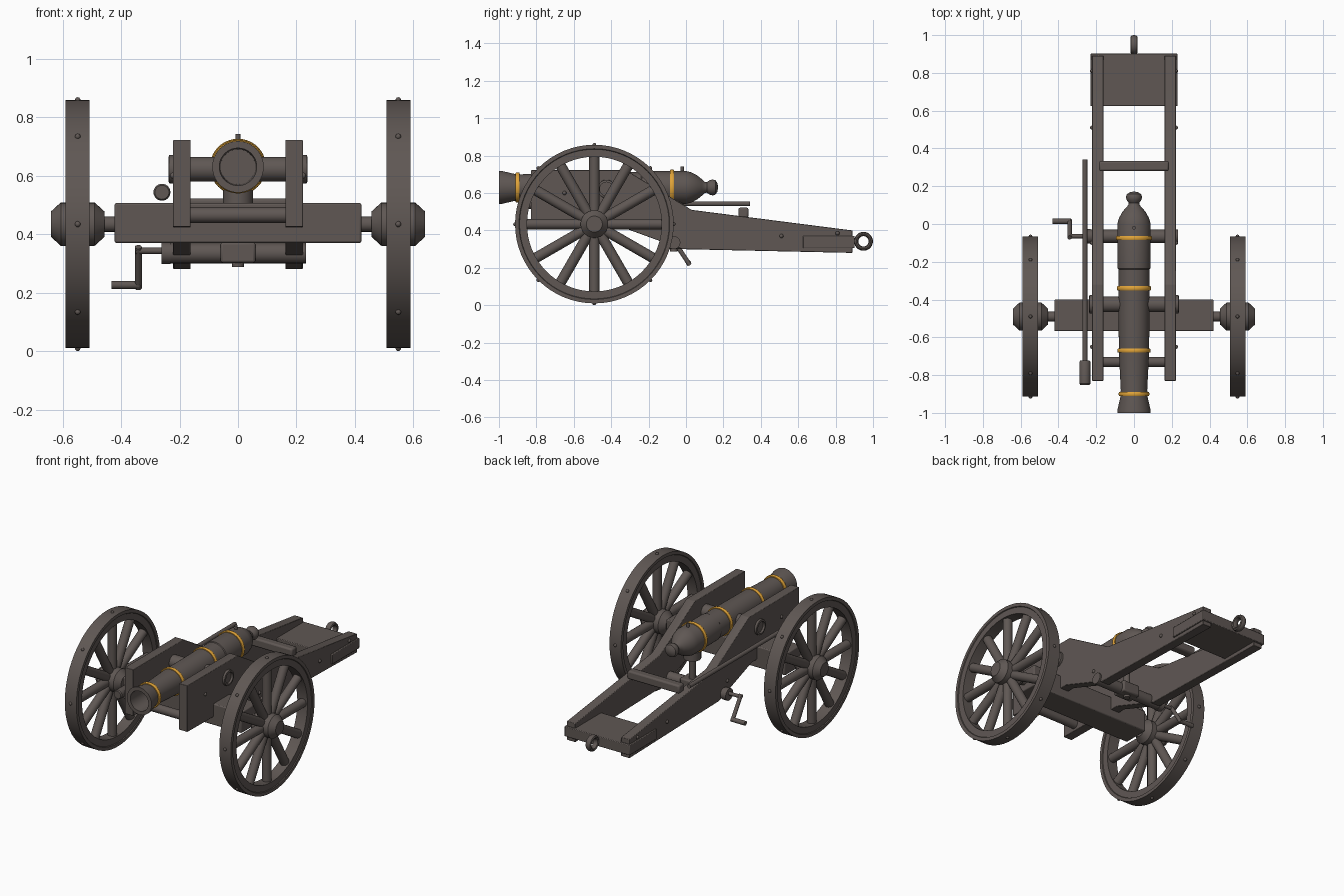
import bpy, bmesh, math
from mathutils import Vector, Matrix

old = bpy.data.objects.get("Cube")
if old:
    bpy.data.objects.remove(old, do_unlink=True)


def material(name, rgb):
    m = bpy.data.materials.new(name)
    m.use_nodes = True
    m.diffuse_color = (*rgb, 1)
    m.node_tree.nodes["Principled BSDF"].inputs["Base Color"].default_value = (*rgb, 1)
    return m


DARK = material("dark brown grey", (0.115, 0.096, 0.088))
BRASS = material("brass gold", (0.75, 0.37, 0.04))
parts = []


def finish(name, bm, mat=DARK, bevel=0):
    bmesh.ops.remove_doubles(bm, verts=bm.verts, dist=1e-5)
    bmesh.ops.recalc_face_normals(bm, faces=bm.faces)
    me = bpy.data.meshes.new(name)
    bm.to_mesh(me)
    bm.free()
    me.materials.append(mat)
    ob = bpy.data.objects.new(name, me)
    bpy.context.collection.objects.link(ob)
    if bevel:
        mod = ob.modifiers.new("bevel", "BEVEL")
        mod.width, mod.segments = bevel, 2
    parts.append(ob)
    return ob


def box(name, lo, hi, bevel=0.004):
    lo, hi = Vector(lo), Vector(hi)
    bm = bmesh.new()
    bmesh.ops.create_cube(bm, size=1)
    bmesh.ops.scale(bm, vec=hi - lo, verts=bm.verts)
    bmesh.ops.translate(bm, vec=(lo + hi) / 2, verts=bm.verts)
    return finish(name, bm, bevel=bevel)


def add_rod(bm, a, b, r, sides=16):
    a, b = Vector(a), Vector(b)
    rot = (b - a).to_track_quat('Z', 'Y').to_matrix().to_4x4()
    bmesh.ops.create_cone(bm, cap_ends=True, segments=sides, radius1=r, radius2=r,
                          depth=(b - a).length, matrix=Matrix.Translation((a + b) / 2) @ rot)


def rod(name, a, b, r, sides=20):
    bm = bmesh.new()
    add_rod(bm, a, b, r, sides)
    return finish(name, bm)


def lathe(name, profile, axis, centre, closed=False, mat=DARK, n=40):
    """Turn (position along axis, radius) points about the x or y axis."""
    bm = bmesh.new()
    rings = []
    for h, r in profile:
        ring = []
        for i in range(n):
            t = 2 * math.pi * i / n
            c, s = r * math.cos(t), r * math.sin(t)
            p = (h, c, s) if axis == 'x' else (c, h, s)
            ring.append(bm.verts.new(Vector(p) + Vector(centre)))
        rings.append(ring)
    pairs = list(zip(rings, rings[1:])) + ([(rings[-1], rings[0])] if closed else [])
    for a, b in pairs:
        for i in range(n):
            j = (i + 1) % n
            bm.faces.new((a[i], a[j], b[j], b[i]))
    return finish(name, bm, mat)


def studs(name, points, r):
    bm = bmesh.new()
    for p in points:
        bmesh.ops.create_uvsphere(bm, u_segments=10, v_segments=6, radius=r,
                                  matrix=Matrix.Translation(p))
    return finish(name, bm)


# Barrel with hollow bore, rounded breech and knob
AXIS = (0, 0, 0.63)
lathe("barrel", [(-0.55, 0), (-0.55, 0.06), (-1.0, 0.064), (-1.0, 0.088), (-0.985, 0.088),
                 (-0.92, 0.073), (-0.88, 0.07), (-0.68, 0.08), (-0.35, 0.083), (-0.24, 0.083),
                 (-0.235, 0.087), (0.0, 0.088), (0.03, 0.08), (0.06, 0.064), (0.085, 0.044),
                 (0.1, 0.03), (0.112, 0.028), (0.125, 0.038), (0.142, 0.043), (0.158, 0.038),
                 (0.168, 0.022), (0.172, 0)], 'y', AXIS)
for i, (y, r) in enumerate([(-0.9, 0.081), (-0.67, 0.088), (-0.34, 0.091), (-0.075, 0.096)]):
    lathe(f"barrel_band_{i + 1}", [(y - 0.011, 0.065), (y - 0.011, r - 0.003), (y - 0.006, r),
                                   (y + 0.006, r), (y + 0.011, r - 0.003), (y + 0.011, 0.065)],
          'y', AXIS, True, BRASS)
rod("vent", (0, -0.02, 0.68), (0, -0.02, 0.742), 0.009, 12)
rod("trunnion", (-0.224, -0.425, 0.622), (0.224, -0.425, 0.622), 0.042, 28)

# Carriage cheeks, cut from one side profile
PROFILE = [(-0.83, 0.425), (-0.35, 0.42), (-0.02, 0.3), (0.89, 0.28), (0.89, 0.4),
           (0.03, 0.51), (-0.32, 0.722), (-0.83, 0.722)]
for side, s in (("left", 1), ("right", -1)):
    bm = bmesh.new()
    face = bm.faces.new([bm.verts.new((s * 0.162, y, z)) for y, z in PROFILE])
    ext = bmesh.ops.extrude_face_region(bm, geom=[face])["geom"]
    bmesh.ops.translate(bm, vec=(s * 0.06, 0, 0),
                        verts=[g for g in ext if isinstance(g, bmesh.types.BMVert)])
    finish(f"{side}_cheek", bm, bevel=0.003)
    lathe(f"{side}_trunnion_ring", [(s * 0.21, 0.036), (s * 0.21, 0.05), (s * 0.236, 0.048),
                                    (s * 0.238, 0.036)], 'x', (0, -0.425, 0.622), True, n=28)
    studs(f"{side}_cheek_bolts", [(s * 0.222, y, z) for y, z in
          ((0.81, 0.385), (0.51, 0.37), (-0.1, 0.4), (-0.65, 0.6))], 0.011)

# Cross pieces
box("axle_beam", (-0.422, -0.567, 0.37), (0.422, -0.4, 0.506), 0.006)
box("tail_plank", (-0.231, 0.625, 0.305), (0.231, 0.902, 0.37))
box("rear_crossbar", (-0.185, 0.28, 0.468), (0.185, 0.334, 0.522), 0.01)
rod("front_crossbar", (-0.17, -0.73, 0.465), (0.17, -0.73, 0.465), 0.027)

# Tow ring
rod("tow_stem", (0, 0.88, 0.342), (0, 0.915, 0.342), 0.016)
lathe("tow_ring", [(0.019 * math.cos(t), 0.039 + 0.012 * math.sin(t))
                   for t in (math.tau * k / 10 for k in range(10))],
      'x', (0, 0.949, 0.342), True, n=28)

# Elevating gear and crank
rod("elevating_shaft", (-0.235, -0.065, 0.335), (0.232, -0.065, 0.335), 0.035)
rod("shaft_collar", (-0.262, -0.065, 0.335), (-0.23, -0.065, 0.335), 0.038)
box("elevating_nut", (-0.06, -0.11, 0.302), (0.06, -0.02, 0.372), 0.008)
rod("elevating_screw", (0, -0.065, 0.288), (0, -0.065, 0.55), 0.02)
rod("elevating_pad", (0, -0.065, 0.5), (0, -0.065, 0.552), 0.052)
rod("crank_shaft", (-0.35, -0.065, 0.343), (-0.25, -0.065, 0.343), 0.011)
rod("crank_arm", (-0.341, -0.072, 0.356), (-0.341, 0.02, 0.215), 0.012)
rod("crank_grip", (-0.432, 0.014, 0.226), (-0.335, 0.014, 0.226), 0.014)

# Rammer carried beside the right cheek
rod("rammer_pole", (-0.26, -0.73, 0.543), (-0.26, 0.342, 0.543), 0.013)
lathe("rammer_head", [(-0.852, 0), (-0.852, 0.024), (-0.845, 0.029), (-0.73, 0.029),
                      (-0.722, 0.024), (-0.722, 0)], 'y', (-0.26, 0, 0.543), n=24)

# Wheels
WY, WZ = -0.49, 0.434
for side, s in (("left", 1), ("right", -1)):
    c = Vector((s * 0.548, WY, WZ))
    lathe(f"{side}_rim", [(-0.036, 0.36), (-0.036, 0.4), (-0.041, 0.403), (-0.041, 0.424),
                          (0.041, 0.424), (0.041, 0.403), (0.036, 0.4), (0.036, 0.36)],
          'x', c, True, n=64)
    lathe(f"{side}_hub", [(-0.092, 0), (-0.092, 0.043), (-0.058, 0.074), (0.058, 0.074),
                          (0.092, 0.043), (0.092, 0)], 'x', c, n=28)
    rod(f"{side}_axle_arm", (s * 0.4, WY, WZ), (s * 0.5, WY, WZ), 0.026)
    bm = bmesh.new()
    for k in range(12):
        t = math.tau * k / 12
        d = Vector((0, math.cos(t), math.sin(t)))
        add_rod(bm, c + d * 0.05, c + d * 0.37, 0.028)
    finish(f"{side}_spokes", bm)
    studs(f"{side}_rim_bolts",
          [c + Vector((0, math.cos(t), math.sin(t))) * 0.424
           for t in (math.tau * k / 8 for k in range(8))], 0.01)

# Smooth round surfaces, keep edges sharp
bpy.ops.object.select_all(action='DESELECT')
for ob in parts:
    ob.select_set(True)
bpy.context.view_layer.objects.active = parts[0]
bpy.ops.object.shade_smooth_by_angle(angle=math.radians(35))
